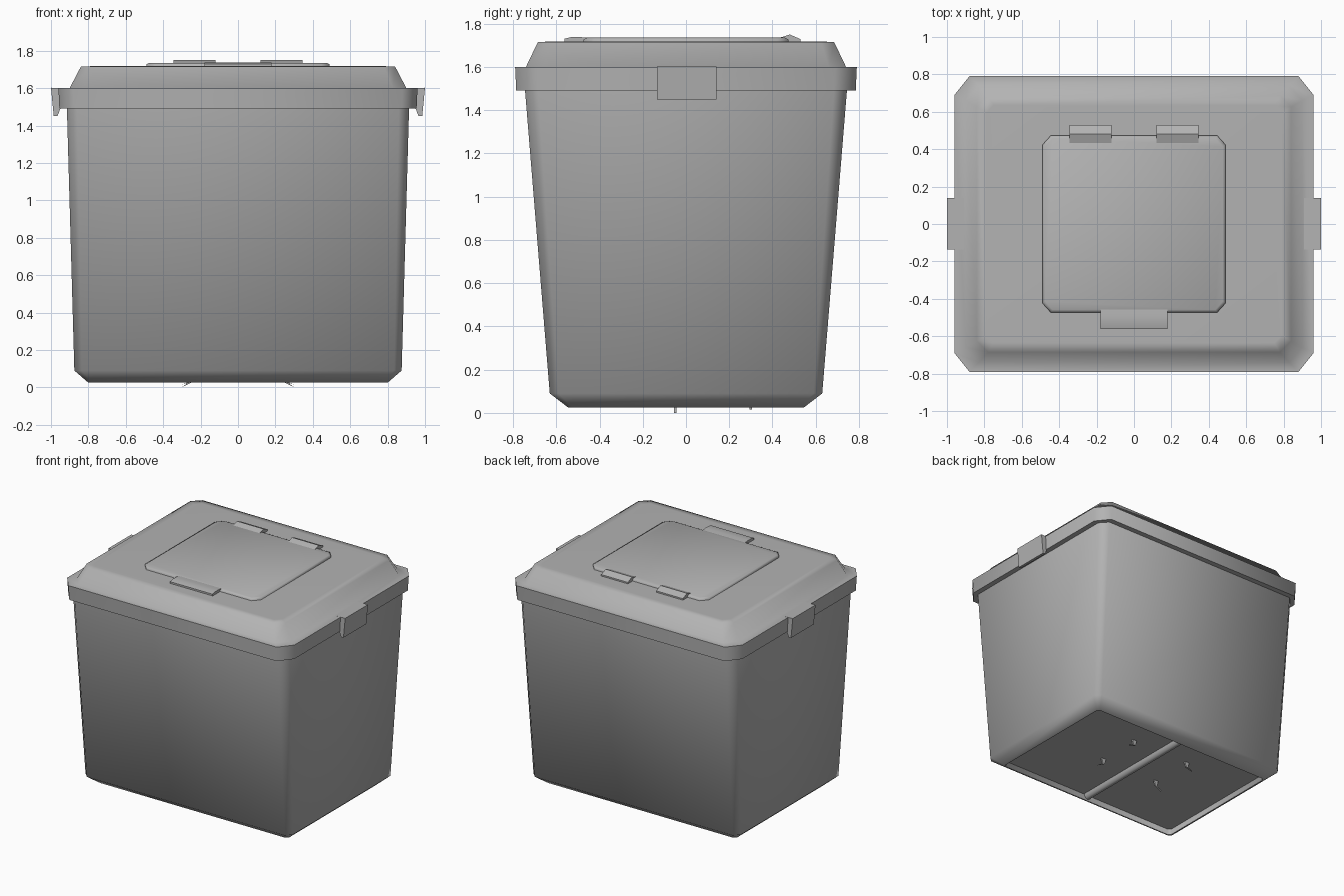
import bpy, bmesh, math

if "Cube" in bpy.data.objects:
    bpy.data.objects.remove(bpy.data.objects["Cube"])

grey = bpy.data.materials.new("grey plastic")
grey.diffuse_color = (0.45, 0.45, 0.45, 1)
grey.use_nodes = True
grey.node_tree.nodes["Principled BSDF"].inputs["Base Color"].default_value = grey.diffuse_color


def finish(name, bm, angle=66):
    """Turn a bmesh into a grey object, smooth up to the given angle."""
    bmesh.ops.recalc_face_normals(bm, faces=bm.faces)
    mesh = bpy.data.meshes.new(name)
    bm.to_mesh(mesh)
    bm.free()
    mesh.materials.append(grey)
    ob = bpy.data.objects.new(name, mesh)
    bpy.context.collection.objects.link(ob)
    bpy.ops.object.select_all(action='DESELECT')
    ob.select_set(True)
    bpy.context.view_layer.objects.active = ob
    bpy.ops.object.shade_smooth_by_angle(angle=math.radians(angle))
    return ob


def octagon(hx, hy, cut_x, cut_y, z):
    """Rectangle with cut corners, counter-clockwise."""
    a, b = hx - cut_x, hy - cut_y
    return [(hx, -b, z), (hx, b, z), (a, hy, z), (-a, hy, z),
            (-hx, b, z), (-hx, -b, z), (-a, -hy, z), (a, -hy, z)]


def loft(name, rings, angle=66):
    """Skin a stack of rings and close both ends."""
    bm = bmesh.new()
    loops = [[bm.verts.new(p) for p in ring] for ring in rings]
    n = len(loops[0])
    for low, high in zip(loops, loops[1:]):
        for i in range(n):
            j = (i + 1) % n
            bm.faces.new((low[i], low[j], high[j], high[i]))
    bm.faces.new(loops[0][::-1])
    bm.faces.new(loops[-1])
    return finish(name, bm, angle)


def prism(name, profile, start, end, axis, angle=30):
    """Extrude a 2D profile along x (profile is y,z) or y (profile is x,z)."""
    def ring(t):
        return [(t, a, b) if axis == 'x' else (a, t, b) for a, b in profile]
    return loft(name, [ring(start), ring(end)], angle)


# Tapered bin with a shallow recess under the floor
loft("bin", [
    octagon(0.79, 0.535, 0.02, 0.02, 0.07),
    octagon(0.79, 0.535, 0.02, 0.02, 0.025),
    octagon(0.80, 0.545, 0.02, 0.02, 0.025),
    octagon(0.875, 0.63, 0.04, 0.04, 0.09),
    octagon(0.915, 0.745, 0.055, 0.06, 1.50)])

# Lid with a skirt, a ledge and a raised crown
loft("lid", [
    octagon(0.905, 0.735, 0.06, 0.06, 1.49),
    octagon(0.955, 0.785, 0.08, 0.10, 1.49),
    octagon(0.96, 0.79, 0.08, 0.10, 1.60),
    octagon(0.90, 0.74, 0.07, 0.08, 1.60),
    octagon(0.84, 0.685, 0.06, 0.06, 1.715),
    octagon(0.79, 0.635, 0.04, 0.04, 1.717)])

# Hatch panel on the lid
loft("hatch", [
    octagon(0.49, 0.473, 0.045, 0.05, 1.71),
    octagon(0.49, 0.473, 0.045, 0.05, 1.727),
    octagon(0.475, 0.458, 0.04, 0.045, 1.735)])

# Front tab of the hatch
prism("hatch_tab", [(-0.562, 1.70), (-0.562, 1.73), (-0.53, 1.738),
                    (-0.49, 1.738), (-0.44, 1.733), (-0.44, 1.70)],
      -0.18, 0.18, 'x')

for side, label in ((-1, "left"), (1, "right")):
    # Hinge knuckles behind the hatch
    prism(label + "_hinge", [(0.53, 1.70), (0.53, 1.728), (0.48, 1.75),
                             (0.44, 1.737), (0.42, 1.73), (0.42, 1.70)],
          side * 0.12, side * 0.345, 'x')
    # Side clips hooked over the lid edge
    prism(label + "_clip", [(side * x, z) for x, z in (
        (0.91, 1.60), (1.0, 1.602), (0.985, 1.45),
        (0.965, 1.45), (0.95, 1.49), (0.91, 1.49))], -0.135, 0.14, 'y')
    # Small slivers poking out underneath
    for y, depth, place in ((-0.05, 0.0, "front"), (0.30, 0.015, "back")):
        prism(f"{label}_{place}_foot", [(side * x, z) for x, z in (
            (0.23, 0.07), (0.24, 0.03), (0.30, depth), (0.26, 0.03), (0.27, 0.07))],
            y - 0.006, y + 0.006, 'y')

# Rounded rib along the underside
prism("underside_rib", [(0.03 * math.cos(math.pi * k / 6), 0.072 - 0.04 * math.sin(math.pi * k / 6))
                        for k in range(7)], -0.53, 0.53, 'y', 40)
